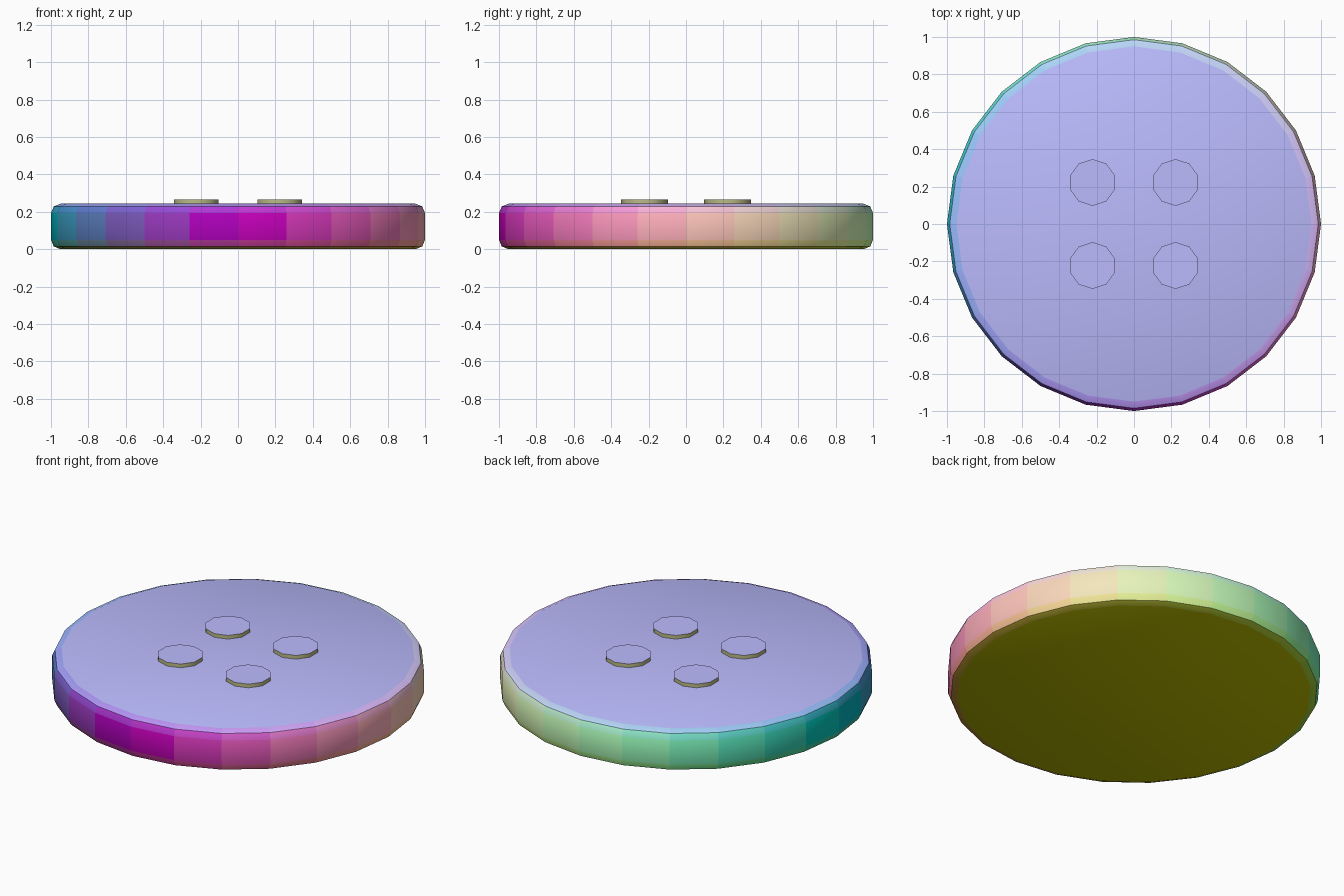
import bpy, math

if "Cube" in bpy.data.objects:
    bpy.data.objects.remove(bpy.data.objects["Cube"])

HEIGHT, STUD_TOP, BEVEL = 0.243, 0.265, 0.05


def add_material(obj, name, color):
    mat = bpy.data.materials.new(name)
    mat.diffuse_color = (*color, 1)
    mat.use_nodes = True
    mat.node_tree.nodes["Principled BSDF"].inputs["Base Color"].default_value = mat.diffuse_color
    obj.data.materials.append(mat)


def cylinder(name, sides, radius, z0, z1, x=0, y=0):
    bpy.ops.mesh.primitive_cylinder_add(
        vertices=sides, radius=radius, depth=z1 - z0, location=(x, y, (z0 + z1) / 2))
    obj = bpy.context.object
    obj.name = name
    obj.data.materials.clear()
    return obj


def tint_by_direction(obj):
    """Rainbow finish: each face takes its colour from the way it faces."""
    slots = {}
    for face in obj.data.polygons:
        color = tuple(round(0.5 + 0.5 * c, 2) for c in face.normal)
        if color not in slots:
            slots[color] = len(slots)
            add_material(obj, "rainbow_finish", color)
        face.material_index = slots[color]


# Round button body with softened rims
body = cylinder("button_body", 24, 1.0, 0, HEIGHT)
bevel = body.modifiers.new("rim", 'BEVEL')
bevel.width = BEVEL
bevel.segments = 2
bevel.limit_method = 'ANGLE'
bevel.angle_limit = math.radians(40)
bpy.ops.object.modifier_apply(modifier=bevel.name)
tint_by_direction(body)
bpy.ops.object.shade_smooth_by_angle(angle=math.radians(30))

# Four low ten-sided discs: lavender tops, olive sides
for sx in (-1, 1):
    for sy in (-1, 1):
        side = ("front" if sy < 0 else "back") + ("_left" if sx < 0 else "_right")
        disc = cylinder("hole_disc_" + side, 10, 0.125, 0.2, STUD_TOP, sx * 0.222, sy * 0.222)
        add_material(disc, "disc_top", (0.5, 0.5, 1.0))
        add_material(disc, "disc_side", (0.5, 0.5, 0.25))
        for face in disc.data.polygons:
            face.material_index = 0 if face.normal.z > 0.5 else 1
        bpy.ops.object.shade_smooth_by_angle(angle=math.radians(40))
